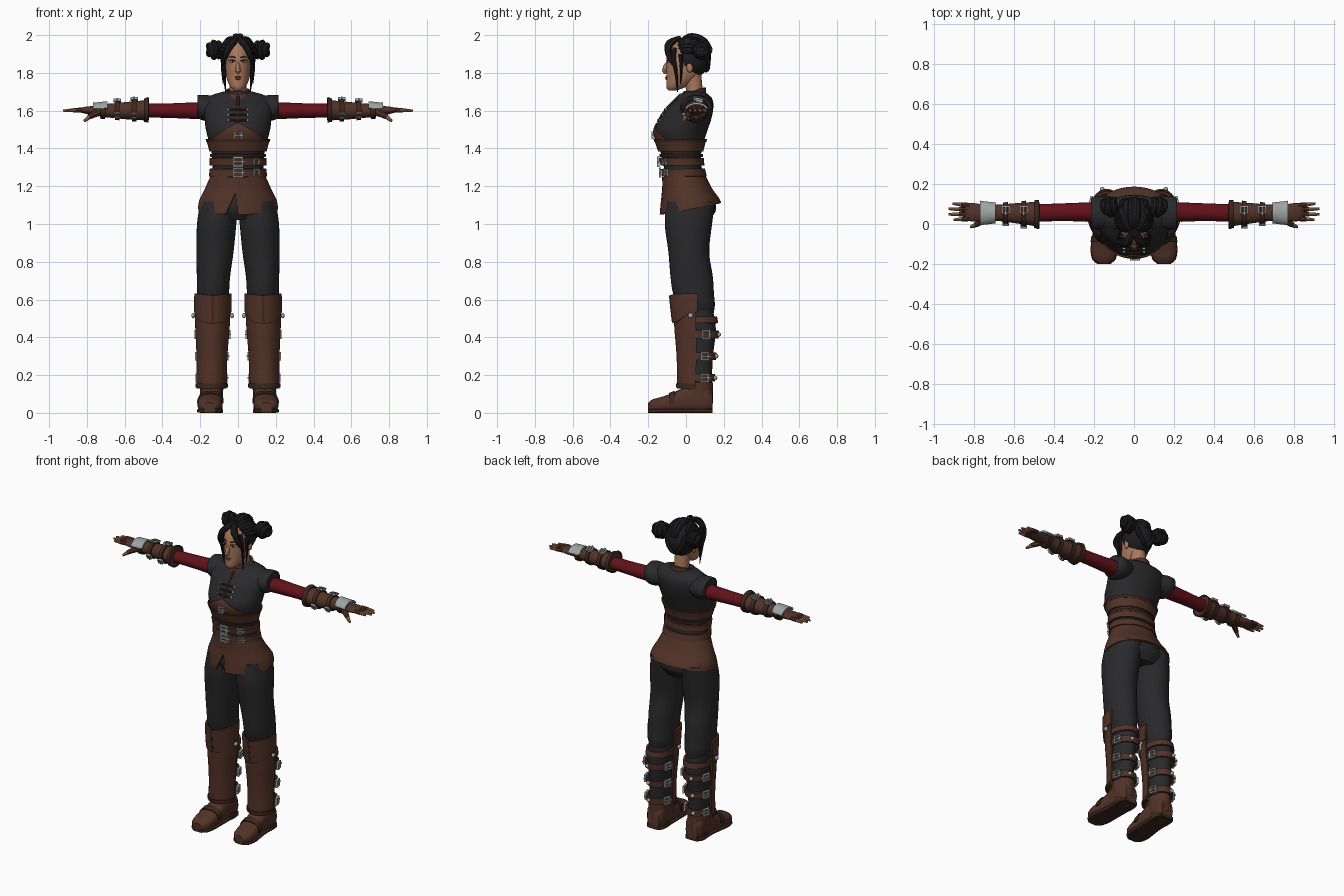
import bpy, bmesh
from math import cos, sin, radians, sqrt
from mathutils import Vector, Matrix

if "Cube" in bpy.data.objects:
    bpy.data.objects.remove(bpy.data.objects["Cube"])


def material(name, *rgb):
    m = bpy.data.materials.new(name)
    m.use_nodes = True
    m.diffuse_color = (*rgb, 1)
    m.node_tree.nodes["Principled BSDF"].inputs["Base Color"].default_value = (*rgb, 1)
    return m


HAIR = material("black hair", .012, .012, .014)
CLOTH = material("black cloth", .022, .022, .024)
LEATHER = material("brown leather", .085, .033, .02)
DARK = material("dark leather", .045, .02, .013)
RED = material("red sleeve", .12, .006, .009)
SKIN = material("skin", .4, .19, .105)
STEEL = material("grey steel", .33, .38, .36)
LIP = material("lips", .27, .09, .06)
WHITE = material("eye white", .55, .52, .48)
made = []


def finish(name, mesh, mat, mirror=False, thick=0):
    mesh.materials.clear()
    mesh.materials.append(mat)
    ob = bpy.data.objects.new(name, mesh)
    bpy.context.collection.objects.link(ob)
    if thick:
        mod = ob.modifiers.new("thickness", 'SOLIDIFY')
        mod.thickness, mod.offset = thick, 0
    if mirror:
        ob.modifiers.new("mirror", 'MIRROR').use_mirror_merge = False
    made.append(ob)
    return ob


def from_bmesh(name, bm, mat, **kw):
    bmesh.ops.recalc_face_normals(bm, faces=bm.faces)
    mesh = bpy.data.meshes.new(name)
    bm.to_mesh(mesh)
    bm.free()
    return finish(name, mesh, mat, **kw)


# Smoothly interpolated cross-section: (position, centre u, centre v, radius u, radius v)
def ring_at(rings, t):
    i = max(0, min(len(rings) - 2, sum(r[0] <= t for r in rings) - 1))
    a, b = rings[i], rings[i + 1]
    before, after = rings[max(i - 1, 0)], rings[min(i + 2, len(rings) - 1)]
    f, w = (t - a[0]) / (b[0] - a[0]), b[0] - a[0]
    out = []
    for k in range(1, 5):
        ma = (b[k] - before[k]) / (b[0] - before[0]) * w
        mb = (after[k] - a[k]) / (after[0] - a[0]) * w
        d = b[k] - a[k]
        out.append(a[k] + f * (ma + f * (3 * d - 2 * ma - mb + f * (ma + mb - 2 * d))))
    return out


def place(axis, t, u, v):
    return Vector({'z': (u, v, t), 'x': (t, u, v), 'y': (u, t, v)}[axis])


def surface(rings, t, deg, out=0, axis='z', power=1):
    u, v, ru, rv = ring_at(rings, t)
    c, s = cos(radians(deg)), sin(radians(deg))
    c, s = [abs(q) ** power * (1 if q > 0 else -1) for q in (c, s)]
    return place(axis, t, u + (ru + out) * c, v + (rv + out) * s)


# Body part or fitted shell: a lofted surface, limited by edges and an arc
def patch(name, mat, rings, lo=None, hi=None, arc=(0, 360), out=0, axis='z',
          power=1, n=36, rows=16, **kw):
    lo = rings[0][0] if lo is None else lo
    hi = rings[-1][0] if hi is None else hi
    edge = lambda e, a: e(a) if callable(e) else e
    closed = arc[1] - arc[0] == 360
    bm = bmesh.new()
    grid = []
    for j in range(rows + 1):
        row = []
        for i in range(n if closed else n + 1):
            a = arc[0] + (arc[1] - arc[0]) * i / n
            t = edge(lo, a) + (edge(hi, a) - edge(lo, a)) * j / rows
            row.append(bm.verts.new(surface(rings, t, a, out, axis, power)))
        grid.append(row)
    for r0, r1 in zip(grid, grid[1:]):
        for i in range(n):
            k = (i + 1) % len(r0)
            bm.faces.new((r0[i], r0[k], r1[k], r1[i]))
    if closed and not kw.get("thick"):
        bm.faces.new(grid[0])
        bm.faces.new(grid[-1])
    return from_bmesh(name, bm, mat, **kw)


def tube(name, mat, points, radii, **kw):
    cu = bpy.data.curves.new(name, 'CURVE')
    cu.dimensions, cu.bevel_depth, cu.bevel_resolution = '3D', 1, 2
    cu.use_fill_caps, cu.resolution_u = True, 5
    sp = cu.splines.new('NURBS')
    sp.points.add(len(points) - 1)
    for p, co, r in zip(sp.points, points, radii):
        p.co, p.radius = (*co, 1), r
    sp.order_u, sp.use_endpoint_u = min(3, len(points)), True
    ob = bpy.data.objects.new(name, cu)
    mesh = bpy.data.meshes.new_from_object(ob)
    bpy.data.objects.remove(ob)
    return finish(name, mesh, mat, **kw)


def blob(name, mat, loc, size, tilt=0, **kw):
    bm = bmesh.new()
    m = Matrix.Translation(loc) @ Matrix.Rotation(tilt, 4, 'X') @ Matrix.Diagonal((*size, 1))
    bmesh.ops.create_uvsphere(bm, u_segments=24, v_segments=14, radius=1, matrix=m)
    return from_bmesh(name, bm, mat, **kw)


# Square buckle frame with prong, sitting on a lofted surface
def buckle(name, rings, t, deg, axis='z', size=.036, out=.014, **kw):
    u, v, ru, rv = ring_at(rings, t)
    normal = place(axis, 0, cos(radians(deg)) / ru, sin(radians(deg)) / rv).normalized()
    up = place(axis, 1, 0, 0)
    basis = Matrix((up.cross(normal), up, normal)).transposed().to_4x4()
    basis = Matrix.Translation(surface(rings, t, deg, out, axis)) @ basis
    bm = bmesh.new()
    h, bar = size / 2, size / 5
    for x, y, w, d in ((-h, 0, bar, size), (h, 0, bar, size), (0, h, size + bar, bar),
                       (0, -h, size + bar, bar), (h / 2, 0, size * 1.3, bar)):
        m = basis @ Matrix.Translation((x, y, 0)) @ Matrix.Diagonal((w, d, .012, 1))
        bmesh.ops.create_cube(bm, size=1, matrix=m)
    return from_bmesh(name, bm, STEEL, **kw)


def front_y(rings, x, z):
    u, v, ru, rv = ring_at(rings, z)
    return v - rv * sqrt(1 - (x / ru) ** 2)


# Torso, shoulder caps and collar
torso = [(1.2, 0, 0, .145, .11), (1.3, 0, -.017, .134, .1), (1.38, 0, -.027, .14, .108),
         (1.44, 0, -.03, .155, .125), (1.5, 0, -.025, .17, .14), (1.56, 0, 0, .178, .135),
         (1.62, 0, .025, .188, .12), (1.665, 0, .048, .17, .09), (1.69, 0, .045, .12, .068),
         (1.705, 0, .04, .06, .05)]
patch("vest", CLOTH, torso, rows=30)
cap = [(.1, .05, 1.615, .07, .06), (.17, .055, 1.615, .085, .068), (.205, .055, 1.62, .08, .064),
       (.215, .055, 1.625, .068, .056)]
patch("shoulder_caps", CLOTH, cap, axis='x', mirror=True)
collar = [(1.63, 0, .028, .085, .08), (1.69, 0, .035, .066, .066), (1.75, 0, .04, .06, .06)]
patch("collar", LEATHER, collar, lo=lambda a: 1.67 + .015 * sin(radians(a)),
      hi=lambda a: 1.705 + .018 * sin(radians(a)), thick=.012)

# Corset, belts and front fastenings
patch("corset_band", LEATHER, torso, 1.385, 1.445, out=.006, thick=.01, rows=5)
patch("corset_yoke", LEATHER, torso, 1.4, lambda a: 1.45 + .085 * (1 - abs(a - 270) / 55),
      arc=(215, 325), out=.004, thick=.008)
patch("corset_trim", DARK, torso, 1.435, 1.45, out=.01, thick=.008, rows=3)
patch("waist_strip", DARK, torso, 1.355, 1.37, out=.006, thick=.008, rows=3)
for label, z in (("upper", 1.33), ("lower", 1.272)):
    patch(label + "_belt", LEATHER, torso, z - .02, z + .02, out=.01, thick=.012, rows=4)
    buckle(label + "_belt_buckle", torso, z, 270, out=.024, size=.045)
    buckle(label + "_belt_side_buckle", torso, z, 309, out=.02, size=.03)
buckle("corset_buckle", torso, 1.47, 270, size=.034)
for k, z in enumerate((1.55, 1.578, 1.606)):
    ends = [(x, front_y(torso, x, z) - .005, z) for x in (-.05, -.02, .02, .05)]
    tube("frog_cord_%d" % k, DARK, ends, (.004, .007, .007, .004))
    for x in (-.05, .05):
        blob("frog_stud", STEEL, (x, front_y(torso, x, z) - .004, z), (.008, .006, .007))
tube("front_placket", LEATHER, [(0, front_y(torso, 0, z) - .003, z) for z in (1.54, 1.6, 1.64, 1.68)],
     (.006, .006, .007, .008))

# Skirt, split at the front
skirt = [(1.03, 0, .03, .212, .165), (1.12, 0, .025, .2, .152), (1.18, 0, .008, .172, .128),
         (1.25, 0, -.01, .141, .11)]
hem = lambda a: 1.08 + .03 * sin(radians(a)) + .15 * max(0, 1 - abs(a - 270) / 18)
patch("skirt", LEATHER, skirt, lo=hem, arc=(-90, 270), thick=.012, n=80)

# Trousers
hips = [(1.02, 0, .025, .13, .1), (1.08, 0, .025, .185, .135), (1.16, 0, .015, .165, .12),
        (1.23, 0, -.005, .138, .104)]
patch("hips", CLOTH, hips)
thigh = [(.52, .13, .065, .06, .08), (.57, .132, .057, .078, .096), (.63, .132, .04, .084, .108),
         (.72, .13, .03, .088, .112), (.85, .122, .015, .098, .108), (1, .113, .013, .104, .125),
         (1.12, .1, .025, .1, .13)]
patch("trouser_legs", CLOTH, thigh, mirror=True, rows=24)

# Boots: calf wrap, shin shell, knee guard, straps and foot
calf = [(.08, .14, .07, .055, .066), (.18, .14, .067, .056, .07), (.3, .138, .065, .06, .078),
        (.45, .135, .068, .068, .09), (.56, .132, .055, .068, .085)]
patch("calf_wraps", CLOTH, calf, mirror=True)
shin = [(.13, .14, .047, .074, .088), (.3, .138, .052, .076, .096), (.47, .135, .05, .086, .107),
        (.6, .133, .045, .088, .105)]
patch("shin_guards", LEATHER, shin, arc=(178, 362), thick=.012, mirror=True)
patch("shin_hem", DARK, shin, .135, .155, arc=(178, 362), out=.008, thick=.008, rows=3, mirror=True)
knee = [(.46, .135, .048, .09, .112), (.55, .134, .047, .093, .122), (.64, .132, .05, .093, .134)]
patch("knee_guards", LEATHER, knee, lo=lambda a: .475 + .06 * abs(cos(radians(a))) ** 4,
      hi=lambda a: .622 + .01 * abs(cos(radians(a))), arc=(174, 366), thick=.012, mirror=True)
patch("knee_ridge", DARK, knee, .48, .62, arc=(266, 274), out=.006, thick=.004, n=4, mirror=True)
for deg in (190, 350):
    p = surface(knee, .515, deg, .012)
    blob("knee_studs", STEEL, p, (.01, .014, .014), mirror=True)
patch("calf_cuffs", LEATHER, calf, .475, .51, arc=(-15, 195), out=.008, thick=.012, rows=4, mirror=True)
for k, z in enumerate((.185, .3, .415)):
    patch("calf_strap_%d" % k, LEATHER, calf, z - .02, z + .02, arc=(-25, 205), out=.012,
          thick=.01, rows=4, mirror=True)
    for deg in (20, 160):
        buckle("calf_buckle_%d" % k, calf, z, deg, out=.022, size=.038, mirror=True)
    blob("strap_tip_%d" % k, STEEL, surface(calf, z, 75, .02), (.012, .012, .012), mirror=True)
patch("ankles", LEATHER, [(.05, .14, .07, .058, .072), (.16, .14, .062, .064, .08)],
      rows=4, mirror=True)
foot = [(-.2, .15, .03, .03, .024), (-.185, .15, .035, .052, .034), (-.13, .149, .042, .065, .042),
        (-.07, .145, .053, .062, .053), (0, .14, .07, .058, .07), (.06, .14, .078, .058, .078),
        (.12, .139, .073, .056, .073), (.14, .138, .06, .042, .05)]
patch("feet", LEATHER, foot, axis='y', power=.75, mirror=True)
sole = [(y, x, .011, r + .003, .011) for y, x, _, r, _ in foot]
patch("soles", DARK, sole, axis='y', power=.4, mirror=True)
patch("heels", DARK, [(0, .139, .078, .058, .06), (.04, .139, .076, .057, .062)],
      power=.7, rows=2, mirror=True)
patch("toe_straps", DARK, foot, -.09, -.06, arc=(0, 180), out=.004, axis='y', power=.75,
      thick=.006, rows=3, mirror=True)

# Sleeves and bracers
arm = [(.14, .06, 1.6, .05, .046), (.25, .06, 1.6, .047, .043), (.38, .058, 1.6, .044, .038),
       (.5, .055, 1.6, .043, .037)]
patch("sleeves", RED, arm, axis='x', mirror=True)
bracer = [(.475, .047, 1.605, .064, .058), (.5, .05, 1.602, .06, .053), (.6, .054, 1.6, .049, .045),
          (.68, .056, 1.6, .041, .037), (.73, .056, 1.6, .043, .036)]
patch("bracers", LEATHER, bracer, axis='x', mirror=True)
for k, x in enumerate((.485, .55, .64, .715)):
    patch("bracer_strap_%d" % k, DARK, bracer, x - .012, x + .012, out=.005, axis='x',
          thick=.008, rows=3, mirror=True)
    if k in (1, 2):
        buckle("bracer_buckle_%d" % k, bracer, x, 75, axis='x', size=.034, mirror=True)
        buckle("bracer_under_buckle_%d" % k, bracer, x, 205, axis='x', size=.026, mirror=True)

# Hands in half-finger gloves with a steel back plate
hand = [(.7, .055, 1.6, .036, .03), (.75, .055, 1.6, .042, .025), (.8, .058, 1.602, .046, .02),
        (.84, .06, 1.603, .042, .011)]
patch("gloves", LEATHER, hand, axis='x', mirror=True)
patch("hand_plates", STEEL, hand, .69, .768, arc=(15, 165), out=.014, axis='x', thick=.01, mirror=True)
for k, (y, tip) in enumerate(((.027, .9), (.049, .925), (.071, .925), (.092, .905))):
    root, end = Vector((.82, y, 1.604)), Vector((tip, y * 1.25 - .013, 1.6))
    tube("glove_finger_%d" % k, LEATHER, [root, root.lerp(end, .5)], (.013, .0115), mirror=True)
    tube("finger_%d" % k, SKIN, [root.lerp(end, f) for f in (.4, .7, 1)], (.01, .0095, .006), mirror=True)
tube("thumb_glove", LEATHER, [(.74, .03, 1.59), (.775, .003, 1.575), (.79, -.004, 1.565)],
     (.02, .016, .013), mirror=True)
tube("thumb", SKIN, [(.785, -.002, 1.568), (.8, -.01, 1.555), (.815, -.015, 1.545)],
     (.012, .011, .007), mirror=True)

# Head and neck
patch("neck", SKIN, [(1.64, 0, .045, .05, .048), (1.7, 0, .045, .045, .044), (1.8, 0, .03, .046, .05)])
face = [(1.706, 0, -.072, .018, .02), (1.72, 0, -.058, .036, .045), (1.75, 0, -.034, .053, .07),
        (1.79, 0, -.013, .064, .09), (1.83, 0, -.002, .069, .102), (1.88, 0, .01, .074, .112),
        (1.93, 0, .02, .07, .104), (1.97, 0, .02, .045, .07)]
patch("face", SKIN, face, rows=24)
blob("nose", SKIN, (0, -.107, 1.826), (.012, .016, .032), tilt=-.25)
blob("nose_tip", SKIN, (0, -.115, 1.812), (.015, .013, .01))
blob("ears", SKIN, (.073, .02, 1.83), (.01, .017, .028), mirror=True)
for name, mat, z, w, h in (("upper_lip", LIP, 1.778, .02, .005), ("lower_lip", LIP, 1.769, .016, .006)):
    blob(name, mat, (0, front_y(face, 0, z), z), (w, .007, h))
eye_y = front_y(face, .03, 1.86)
blob("eyes", WHITE, (.031, eye_y, 1.86), (.014, .005, .006), mirror=True)
blob("irises", HAIR, (.03, eye_y - .003, 1.86), (.006, .004, .006), mirror=True)
for name, z, r in (("lashes", 1.867, .003), ("eyebrows", 1.884, .004)):
    tube(name, HAIR, [(x, front_y(face, x, z) - .001, z + lift) for x, lift in
                      ((.014, -.003), (.032, .004), (.05, -.002))], (r, r, r / 2), mirror=True)

# Hair: scalp, combed strands, fringe, side locks and twin buns
centre, radius = Vector((0, .035, 1.885)), Vector((.088, .098, .108))
blob("scalp_hair", HAIR, centre, radius)


def strand(name, start, end, thick):
    pts = []
    for i in range(6):
        d = Vector(start).lerp(Vector(end), i / 5).normalized()
        pts.append(centre + Vector(a * b for a, b in zip(d, radius)))
    tube(name, HAIR, pts, [thick * f for f in (.6, 1, 1, 1, .9, .5)], mirror=True)


for k in range(5):
    strand("top_strand_%d" % k, (.05 + .16 * k, -.9 + .08 * k, .75 - .12 * k),
           (.75, .5, .75 - .14 * k), .018)
    strand("back_strand_%d" % k, (.04 + .14 * k, .75, -.75 + .12 * k), (.7, .6, .15 + .1 * k), .015)
strand("crown_strand", (.08, -.5, .9), (.1, .9, .3), .02)
for k, (x, z) in enumerate(((.05, 1.905), (.062, 1.885), (.07, 1.865))):
    tube("fringe_%d" % k, HAIR, [(.004, -.03, 1.985), (x * .45, -.09, 1.965), (x, -.1, z + .025),
         (x + .012, -.062, z - .03)], (.012, .02, .016, .005), mirror=True)
tube("side_locks", HAIR, [(.06, -.06, 1.93), (.078, -.07, 1.88), (.074, -.05, 1.8), (.066, -.045, 1.7)],
     (.012, .013, .01, .002), mirror=True)
tube("rear_locks", HAIR, [(.08, -.03, 1.9), (.085, -.02, 1.82), (.078, -.03, 1.74)],
     (.012, .009, .002), mirror=True)
bun = Vector((.12, .085, 1.922))
blob("buns", HAIR, bun, (.042, .046, .048), mirror=True)
for k, (x, r) in enumerate(((-.022, .038), (.004, .042), (.028, .026))):
    loop = [bun + Vector((x + .008 * sin(i), r * cos(i * .7), r * sin(i * .7))) for i in range(10)]
    tube("bun_coil_%d" % k, HAIR, loop, [.015] * 10, mirror=True)

# Apply modifiers and shade smoothly, keeping hard edges
bpy.ops.object.select_all(action='DESELECT')
for ob in made:
    ob.select_set(True)
bpy.context.view_layer.objects.active = made[0]
bpy.ops.object.convert(target='MESH')
bpy.ops.object.shade_smooth_by_angle(angle=radians(40))
